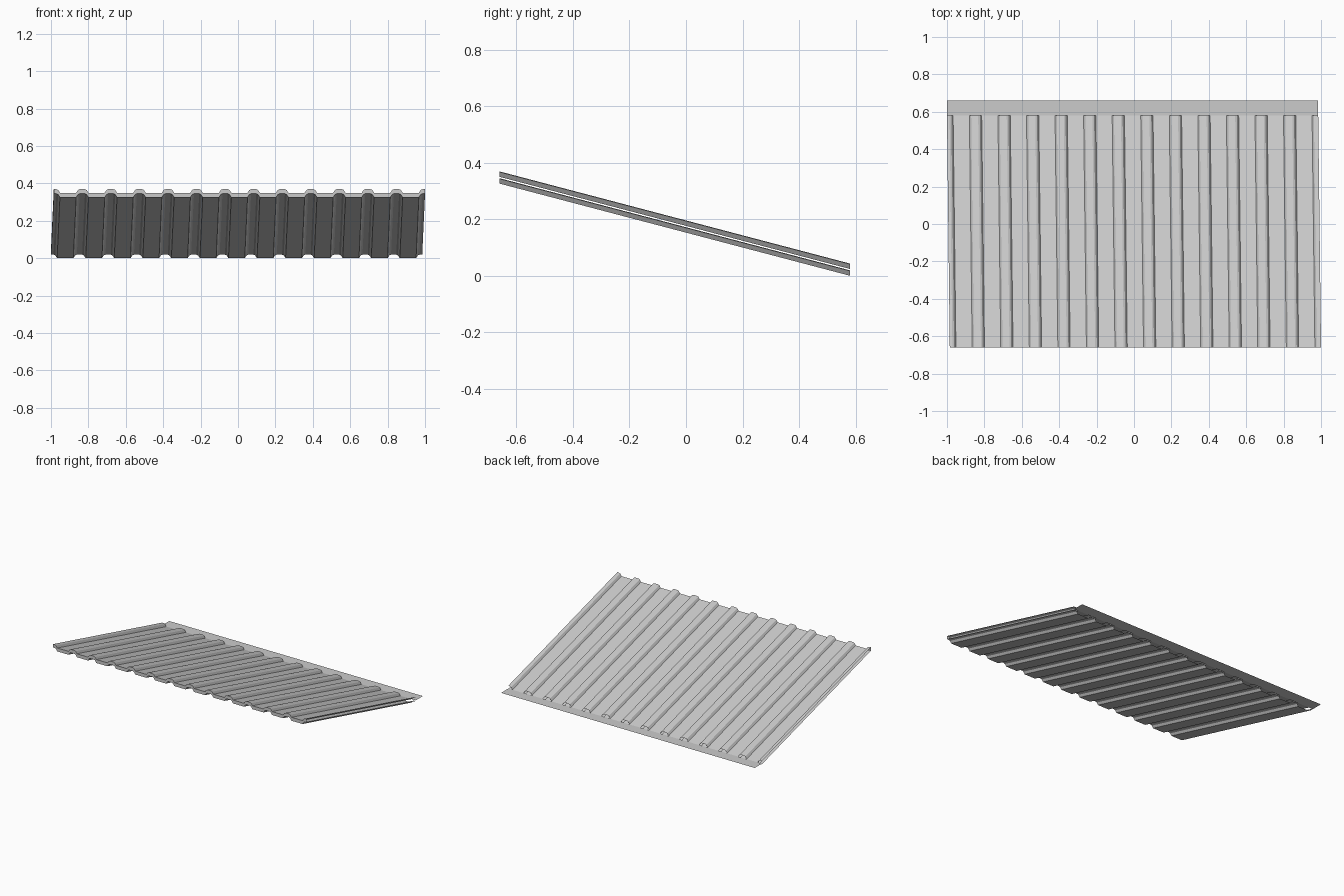
import bpy

if "Cube" in bpy.data.objects:
    bpy.data.objects.remove(bpy.data.objects["Cube"])

RIBS = 13
HALF = 0.9925
PITCH = 2 * HALF / RIBS
RIB_H = 0.019
Y_FRONT, Y_BACK, Y_EDGE = -0.66, 0.58, 0.66
SHEAR = 0.0075
DROP = 0.326
GAP = 0.024


def rib_profile():
    """Cross-section (x, height): half rib, pan, half rib, repeated."""
    pts = [(-HALF, RIB_H)]
    for i in range(RIBS):
        a = -HALF + i * PITCH
        b = a + PITCH
        pts += [(a + 0.014, RIB_H), (a + 0.023, RIB_H * 0.8), (a + 0.033, 0),
                (b - 0.033, 0), (b - 0.023, RIB_H * 0.8), (b - 0.014, RIB_H)]
    pts.append((HALF, RIB_H))
    return pts


def strip_between(name, line_a, line_b):
    """Surface made of quads between two matching lines."""
    n = len(line_a)
    faces = [(i, i + 1, n + i + 1, n + i) for i in range(n - 1)]
    mesh = bpy.data.meshes.new(name)
    mesh.from_pydata(line_a + line_b, [], faces)
    mesh.update()
    obj = bpy.data.objects.new(name, mesh)
    bpy.context.collection.objects.link(obj)
    return obj


def section(y, z, shift):
    return [(x + shift, y, z + h) for x, h in rib_profile()]


front_low = section(Y_FRONT, DROP, SHEAR)
back_low = section(Y_BACK, 0, -SHEAR)
front_high = section(Y_FRONT, DROP + GAP, SHEAR)
back_high = section(Y_BACK, GAP, -SHEAR)

# Sloping ribbed skins, upper facing up and lower facing down
strip_between("upper_sheet", front_high, back_high)
strip_between("lower_sheet", back_low, front_low)

# Closed end at the high front edge
strip_between("front_edge", front_low, front_high)

# Flat flashing along the low back edge
x0, x1 = -HALF - SHEAR, HALF - SHEAR
strip_between("back_flashing",
              [(x0, Y_BACK, GAP), (x1, Y_BACK, GAP)],
              [(x0, Y_EDGE, GAP), (x1, Y_EDGE, GAP)])

# Normals: upper_sheet and flashing +z, lower_sheet -z
for obj in bpy.context.collection.objects:
    want = {"upper_sheet": (2, 1), "back_flashing": (2, 1),
            "lower_sheet": (2, -1), "front_edge": (1, -1)}[obj.name]
    if obj.data.polygons[0].normal[want[0]] * want[1] < 0:
        obj.data.flip_normals()
